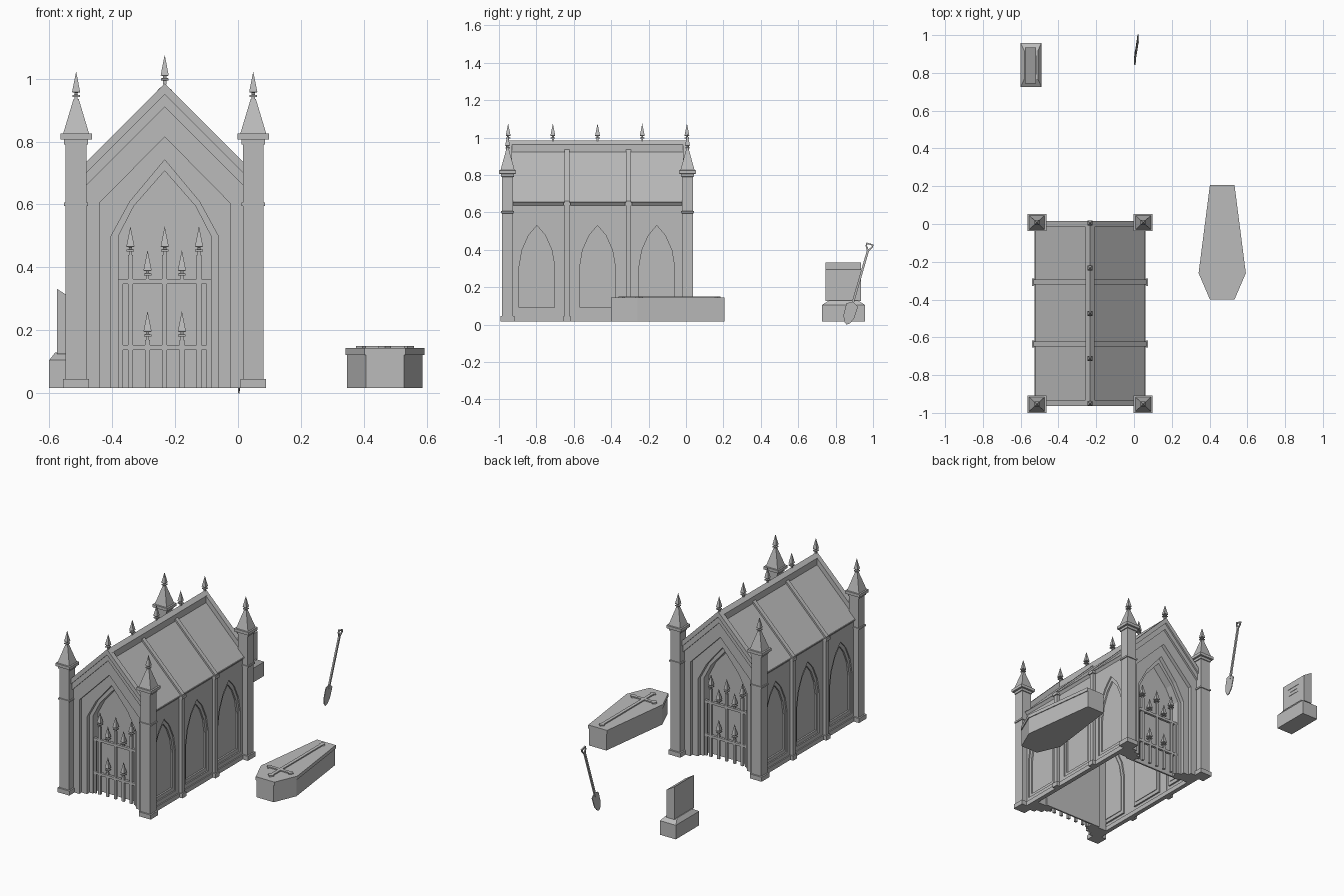
import bpy, bmesh
from math import radians
from mathutils import Matrix, Vector

cube = bpy.data.objects.get("Cube")
if cube:
    bpy.data.objects.remove(cube)

stone = bpy.data.materials.new("grey_stone")
stone.use_nodes = True
stone.diffuse_color = (0.5, 0.5, 0.5, 1)
stone.node_tree.nodes["Principled BSDF"].inputs["Base Color"].default_value = (0.5, 0.5, 0.5, 1)

CENTRE = Vector((-0.233, -0.473, 0))   # middle of the mausoleum
G = 0.017                              # ground level of the masonry
ORIGIN = Vector((0, 0, 0))


def finish(name, bm, origin=CENTRE, matrix=None):
    bmesh.ops.recalc_face_normals(bm, faces=bm.faces)
    mesh = bpy.data.meshes.new(name)
    bm.to_mesh(mesh)
    bm.free()
    mesh.materials.append(stone)
    ob = bpy.data.objects.new(name, mesh)
    ob.matrix_world = matrix if matrix else Matrix.Translation(origin)
    bpy.context.collection.objects.link(ob)
    return ob


def prism(name, loops, axis, a, b, origin=CENTRE, matrix=None):
    """Extrude an outline (further loops are holes) along an axis from a to b."""
    place = {"x": lambda u, v: (a, u, v), "y": lambda u, v: (u, a, v), "z": lambda u, v: (u, v, a)}[axis]
    bm = bmesh.new()
    edges = []
    for loop in loops:
        vs = [bm.verts.new(place(u, v)) for u, v in loop]
        if len(loops) == 1:
            bm.faces.new(vs)
        else:
            edges += [bm.edges.new((vs[i - 1], vs[i])) for i in range(len(vs))]
    if edges:
        bmesh.ops.triangle_fill(bm, use_beauty=True, edges=edges)
    step = Vector([(b - a) * (axis == k) for k in "xyz"])
    ext = bmesh.ops.extrude_face_region(bm, geom=bm.faces[:], use_keep_orig=True)
    bmesh.ops.translate(bm, vec=step, verts=[e for e in ext["geom"] if isinstance(e, bmesh.types.BMVert)])
    return finish(name, bm, origin, matrix)


def rect(u0, u1, v0, v1):
    return [(u0, v0), (u1, v0), (u1, v1), (u0, v1)]


def box(name, x, y, z, origin=CENTRE, matrix=None):
    return prism(name, [rect(*x, *y)], "z", *z, origin, matrix)


def stack(name, x, y, rings, ky=1.0, origin=CENTRE):
    """Square-section turned shape from (half width, height) rings."""
    bm = bmesh.new()
    last = None
    for h, z in rings:
        ring = [bm.verts.new((x + sx * h, y + sy * h * ky, z)) for sx, sy in ((-1, -1), (1, -1), (1, 1), (-1, 1))]
        if last:
            for i in range(4):
                bm.faces.new((last[i - 1], last[i], ring[i], ring[i - 1]))
        else:
            bm.faces.new(ring)
        last = ring
    bm.faces.new(last)
    return finish(name, bm, origin)


def spear(name, x, y, z):
    rings = [(.005, 0), (.005, .012), (.012, .013), (.012, .019), (.005, .02),
             (.005, .026), (.013, .028), (.0003, .092)]
    return stack(name, x, y, [(h, z + dz) for h, dz in rings])


def mirrored(half):
    """Close a right-hand half outline over the centre line."""
    return half + [(-u, v) for u, v in reversed(half) if u > 0]


# Corner towers
for sx in (-1, 1):
    for sy in (-1, 1):
        x, y = sx * .2815, sy * .481
        stack("corner_tower", x, y, [
            (.041, G), (.041, .045), (.033, .046), (.033, .595), (.038, .596), (.038, .606),
            (.033, .607), (.033, .79), (.038, .791), (.038, .806), (.05, .807), (.05, .825),
            (.041, .826), (.008, .936)], .92)
        spear("tower_finial", x, y, .929)

# Gable ends: coping, moulding and stepped portal
portal = [(.207, .605), (0, .815)]
arch_mid = [(.17, .5), (.11, .61), (0, .742)]
arch_in = [(.147, .5), (.098, .595), (0, .707)]


def gable(name, apex, opening, a, b):
    w, top = .26, apex - .26
    half = [(opening[0][0], G), (w, G), (w, top), (0, apex)]
    inner = [(opening[0][0], G)] + opening
    right = [p for p in half if p[0] > 0]
    outline = right + [(0, apex)] + [(-u, v) for u, v in reversed(right)]
    outline += [(-u, v) for u, v in inner[1:-1]] + [inner[-1]] + [p for p in reversed(inner[1:-1])]
    prism(name, [outline], "y", a, b)


def chevron(name, top, low, a, b):
    w = .255
    prism(name, [[(w, top - w), (0, top), (-w, top - w), (-w, low - w), (0, low), (w, low - w)]], "y", a, b)


for s in (-1, 1):
    chevron("gable_coping", .985, .95, s * .458, s * .49)
    chevron("gable_moulding", .95, .91, s * .458, s * .48)
    gable("gable_wall", .93, portal, s * .445, s * .468)
    gable("portal_step", .91, arch_mid, s * .42, s * .445)
    gable("portal_arch", .91, arch_in, s * .37, s * .42)
    prism("portal_back", [mirrored([(.2, G), (.2, .6), (0, .8)])], "y", s * .36, s * .37)
    # Gate
    g = s * .403
    for z in (.145, .355):
        box("gate_rail", (-.147, .147), (g - .008, g + .008), (z - .008, z + .008))
    for x in (-.109, 0, .109):
        box("gate_bar", (x - .008, x + .008), (g - .007, g + .007), (G, .44))
        spear("gate_spear", x, g, .438)
    for x in (-.0545, .0545):
        box("gate_short_bar", (x - .008, x + .008), (g - .007, g + .007), (G, .17))
        spear("gate_spear", x, g, .168)
        spear("gate_spear", x, g, .362)
    for x in (-.14, .14):
        box("gate_side_bar", (x - .007, x + .007), (g - .007, g + .007), (G, .355))


# Side walls with pointed windows
def window(cy, w, low, spring, apex):
    rise = apex - spring
    half = [(w, low), (w, spring), (w * .84, spring + rise * .4), (w * .47, spring + rise * .76), (0, apex)]
    return [(cy + u, v) for u, v in mirrored(half)]


for s in (-1, 1):
    bays = (-.324, 0, .317)
    wall = rect(-.46, .46, G, .655)
    prism("side_wall", [wall] + [window(c, .112, .07, .32, .56) for c in bays], "x", s * .268, s * .28)
    for c in bays:
        prism("window_frame", [window(c, .114, .068, .32, .563), window(c, .095, .092, .31, .53)],
              "x", s * .258, s * .272)
        prism("window_pane", [window(c, .098, .09, .31, .533)], "x", s * .254, s * .262)
    prism("side_plinth", [rect(-.46, .46, G, .045)], "x", s * .26, s * .287)
    prism("eave_cornice", [[(s * .275, .63), (s * .275, .658), (s * .293, .655)]], "y", -.46, .46)
    # Roof slope and ribs
    prism("roof_slope", [[(0, .945), (s * .293, .652), (s * .28, .645), (0, .925)]], "y", -.465, .465)
    for y in (-.163, .165):
        rib = [(.265, G), (.3, G), (.3, .66), (0, .96), (0, .93), (.265, .665)]
        prism("wall_rib", [[(s * u, v) for u, v in rib]], "y", y - .013, y + .013)
        for z in ((G, .045), (.636, .654)):
            lo, hi = sorted((s * .27, s * .307))
            box("rib_band", (lo, hi), (y - .019, y + .019), z)

# Ridge
prism("roof_ridge", [[(-.023, .922), (.023, .922), (.023, .963), (0, .984), (-.023, .963)]], "y", -.47, .47)
for i in range(-2, 3):
    spear("ridge_finial", 0, i * .239, .982)

# Coffin
COFFIN = Vector((.467, 0, 0))


def coffin_outline(grow):
    pts = [(.065, -.4), (.125, -.26), (.065, .207)]
    return [(u + grow, v) for u, v in pts] + [(-u - grow, v) for u, v in reversed(pts)]


prism("coffin_body", [coffin_outline(-.005)], "z", G, .122, COFFIN)
prism("coffin_lid", [coffin_outline(0)], "z", .122, .144, COFFIN)
box("coffin_cross_shaft", (-.01, .01), (-.345, .17), (.142, .151), COFFIN)
box("coffin_cross_bar", (-.08, .08), (-.26, -.24), (.142, .151), COFFIN)
for u, v in ((-.072, -.25), (.072, -.25), (0, -.34), (0, .165)):
    prism("coffin_cross_tip", [[(u - .02, v), (u, v - .02), (u + .02, v), (u, v + .02)]], "z", .142, .151, COFFIN)

# Gravestone
GRAVE = Vector((-.545, .842, 0))
stack("grave_base", 0, 0, [(.055, G), (.055, .105), (.036, .13)], 2.1, GRAVE)
bpy.data.objects["grave_base"].data.update()
prism("grave_slab", [[(-.031, .125), (.027, .125), (.027, .296), (-.031, .332)]], "y", -.097, .093, GRAVE)
for z, w in ((.255, .05), (.232, .03), (.21, .04)):
    box("grave_inscription", (.026, .029), (-w, w), (z, z + .006), GRAVE)

# Spade, leaning
up = Vector((.02, .125, .43)).normalized()
flat = Vector((1, 0, 0))
flat = (flat - up * flat.dot(up)).normalized()
side = up.cross(flat)
lean = Matrix((flat, side, up)).transposed().to_4x4()
lean.translation = Vector((.002, .858, 0))
blade = mirrored([(.016, .012), (.03, .045), (.032, .11), (.01, .122)])
prism("spade_blade", [[(0, 0)] + blade], "x", -.002, .003, ORIGIN, lean)
box("spade_shaft", (-.005, .005), (-.006, .006), (.1, .415), ORIGIN, lean)
prism("spade_handle", [[(-.006, .41), (.006, .41), (.02, .435), (.02, .452), (-.02, .452), (-.02, .435)],
                       [(0, .42), (.013, .436), (.013, .445), (-.013, .445), (-.013, .436)]],
      "x", -.004, .004, ORIGIN, lean)
